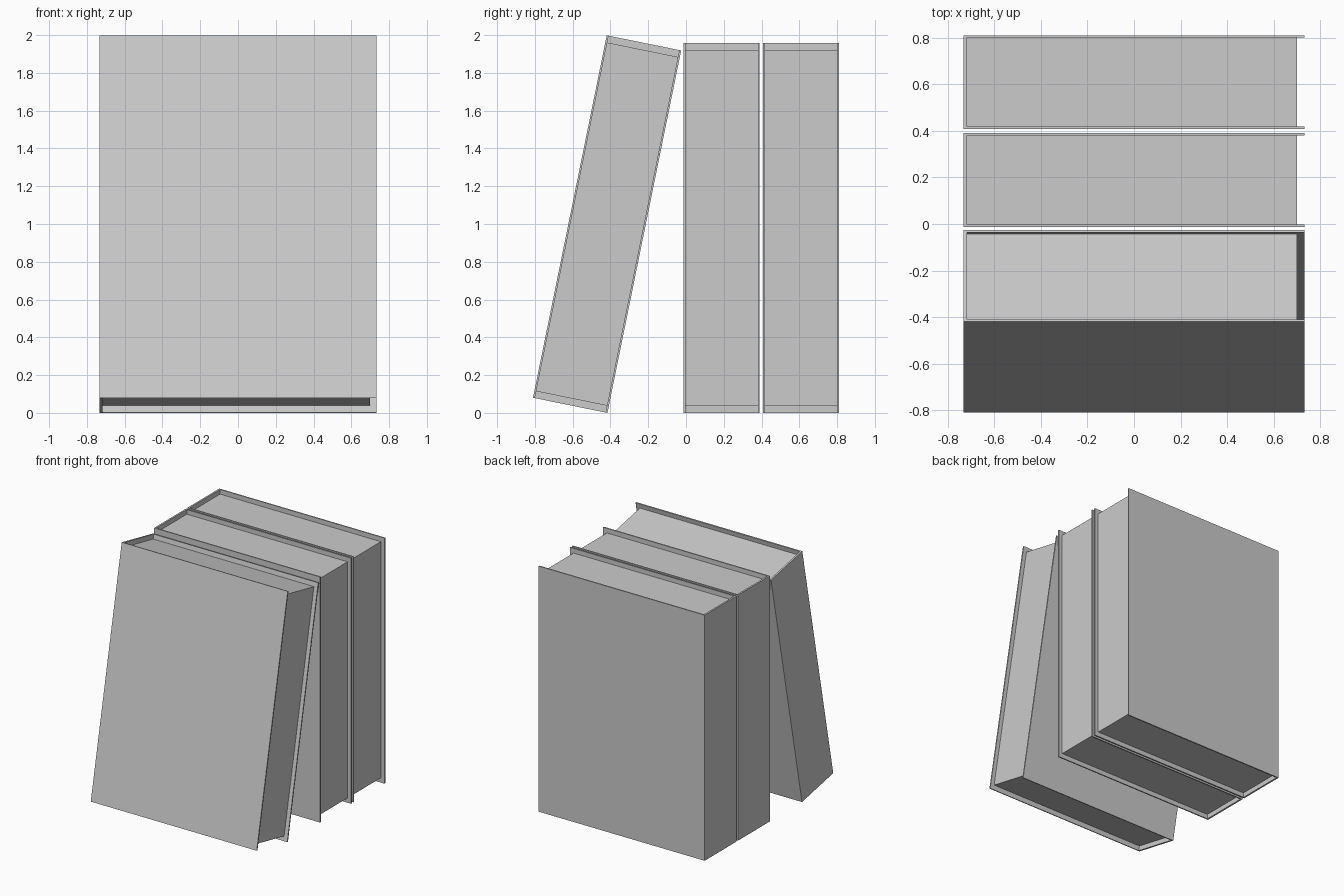
import bpy, math
from mathutils import Matrix

if "Cube" in bpy.data.objects:
    bpy.data.objects.remove(bpy.data.objects["Cube"], do_unlink=True)

grey = bpy.data.materials.new("plain_grey")
grey.use_nodes = True
grey.diffuse_color = (0.6, 0.6, 0.6, 1)
grey.node_tree.nodes["Principled BSDF"].inputs["Base Color"].default_value = (0.6, 0.6, 0.6, 1)

HALF = 0.732      # half depth of a book, spine to fore edge
THICK = 0.402     # thickness across the covers
TALL = 1.958
BOARD = 0.01      # cover board
SPINE = 0.014
INSET = 0.037     # pages set back from the cover edges


def prism(name, outline, z0, z1, matrix):
    """Extrude an outline (counter-clockwise in x, y) from z0 to z1."""
    n = len(outline)
    verts = [(x, y, z) for z in (z0, z1) for x, y in outline]
    faces = [list(range(n))[::-1], list(range(n, 2 * n))]
    faces += [(i, (i + 1) % n, (i + 1) % n + n, i + n) for i in range(n)]
    mesh = bpy.data.meshes.new(name)
    mesh.from_pydata(verts, [], faces)
    mesh.materials.append(grey)
    obj = bpy.data.objects.new(name, mesh)
    obj.matrix_world = matrix
    bpy.context.collection.objects.link(obj)


def book(name, matrix):
    # U-shaped case: front board, spine, back board
    inner = -HALF + SPINE
    y0, y1 = BOARD, THICK - BOARD
    case = [(-HALF, 0), (HALF, 0), (HALF, y0), (inner, y0),
            (inner, y1), (HALF, y1), (HALF, THICK), (-HALF, THICK)]
    prism(name + "_cover", case, 0, TALL, matrix)
    # Page block recessed at top, bottom and fore edge
    fore = HALF - 0.032
    pages = [(inner, y0), (fore, y0), (fore, y1), (inner, y1)]
    prism(name + "_pages", pages, INSET, TALL - INSET, matrix)


# Two upright books
book("back_book", Matrix.Translation((0, 0.408, 0)))
book("middle_book", Matrix.Translation((0, -0.012, 0)))

# Leaning book, pivoting on its lower back edge
lean = (Matrix.Translation((0, -0.416, 0))
        @ Matrix.Rotation(math.radians(-11.5), 4, 'X')
        @ Matrix.Translation((0, -THICK, 0)))
book("leaning_book", lean)
